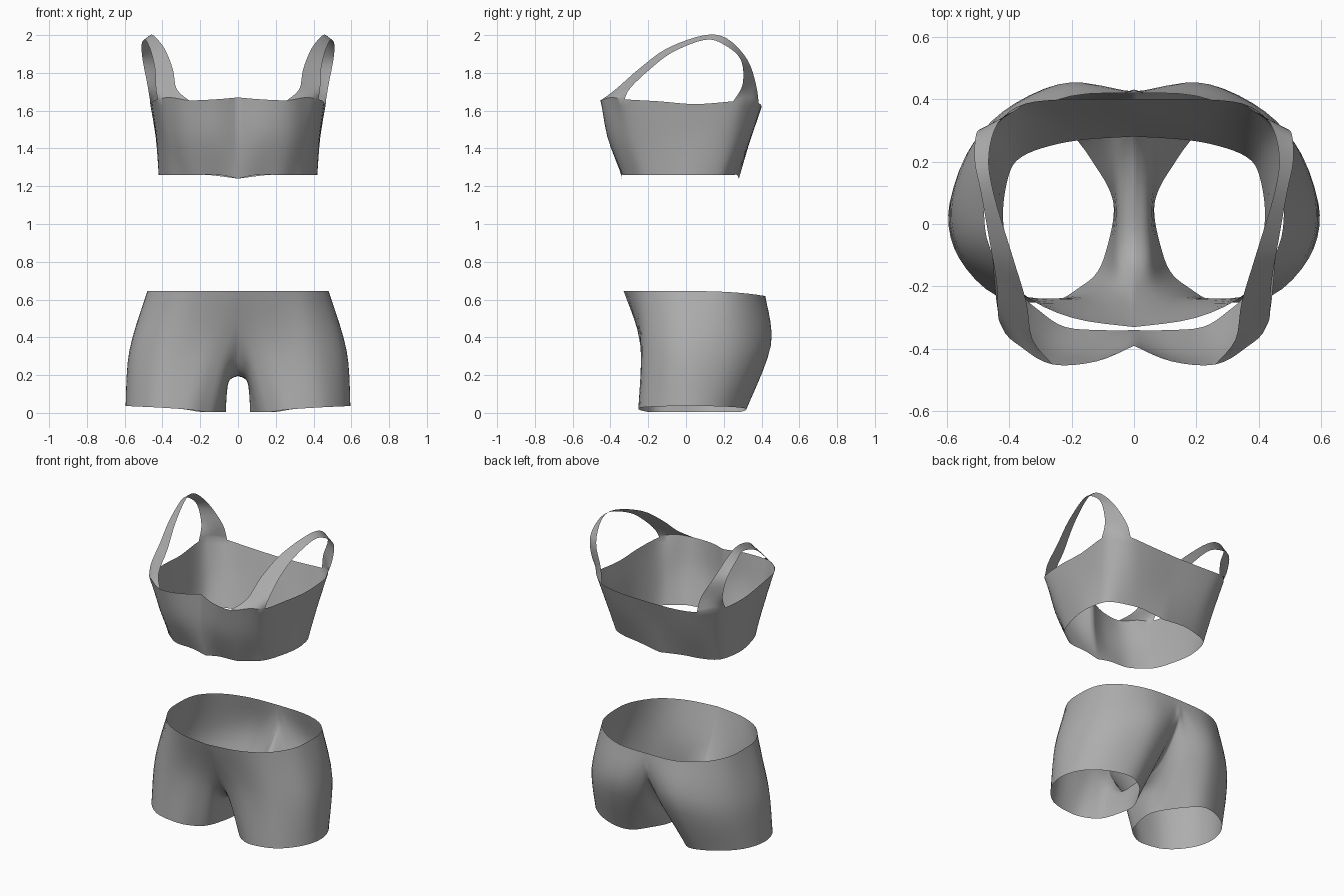
import bpy, bmesh
from mathutils import Vector

cube = bpy.data.objects.get("Cube")
if cube:
    bpy.data.objects.remove(cube, do_unlink=True)

PER = 4  # samples between control points

fabric = bpy.data.materials.new("grey_fabric")
fabric.use_nodes = True
GREY = (0.42, 0.42, 0.42, 1)
fabric.diffuse_color = GREY
shader = fabric.node_tree.nodes["Principled BSDF"]
shader.inputs["Base Color"].default_value = GREY
shader.inputs["Roughness"].default_value = 0.8


def spline(points, closed=False, corners=(), per=PER):
    """Smooth curve through points; corners stay sharp."""
    pts = [Vector(p) for p in points]
    n = len(pts)
    out = []
    for i in range(n if closed else n - 1):
        j = (i + 1) % n
        b, c = pts[i], pts[j]
        start = i in corners or (not closed and i == 0)
        end = j in corners or (not closed and j == n - 1)
        a = b if start else pts[i - 1]
        d = c if end else pts[(j + 1) % n]
        for k in range(per):
            t = k / per
            out.append(0.5 * (2 * b + (c - a) * t
                              + (2 * a - 5 * b + 4 * c - d) * t ** 2
                              + (3 * b - a - 3 * c + d) * t ** 3))
    if not closed:
        out.append(pts[-1])
    return out


def add_sheet(bm, rows, closed=False):
    """Skin a grid of point rows."""
    grid = [[bm.verts.new(p) for p in row] for row in rows]
    n = len(rows[0])
    for low, high in zip(grid, grid[1:]):
        for i in range(n if closed else n - 1):
            j = (i + 1) % n
            bm.faces.new((low[i], low[j], high[j], high[i]))


def columns_to_rows(rings, per):
    """Smooth each column through the rings."""
    return list(zip(*[spline(col, per=per) for col in zip(*rings)]))


def finish(bm, name):
    bmesh.ops.remove_doubles(bm, verts=bm.verts, dist=0.0005)
    bmesh.ops.recalc_face_normals(bm, faces=bm.faces)
    mesh = bpy.data.meshes.new(name)
    bm.to_mesh(mesh)
    bm.free()
    obj = bpy.data.objects.new(name, mesh)
    bpy.context.collection.objects.link(obj)
    mesh.materials.append(fabric)
    mirror = obj.modifiers.new("mirror", "MIRROR")
    mirror.merge_threshold = 0.001
    bpy.ops.object.select_all(action="DESELECT")
    obj.select_set(True)
    bpy.context.view_layer.objects.active = obj
    bpy.ops.object.shade_smooth_by_angle(angle=0.7)


# Cropped top: band from front centre round the side to back centre
band_top = spline([
    (0, -.39, 1.67), (.12, -.44, 1.66), (.26, -.45, 1.655), (.36, -.395, 1.67),
    (.425, -.325, 1.66), (.45, -.15, 1.65), (.46, .05, 1.635), (.465, .25, 1.65),
    (.43, .33, 1.66), (.35, .385, 1.64), (.2, .4, 1.625), (0, .4, 1.62)])
band_mid = spline([(x, y, 1.46) for x, y in (
    (0, -.38), (.12, -.415), (.26, -.4), (.35, -.33), (.395, -.25), (.425, -.1),
    (.435, .05), (.43, .2), (.39, .28), (.3, .33), (.18, .345), (0, .345))])
band_hem = spline([(x, y, 1.24 if x == 0 else 1.26) for x, y in (
    (0, -.34), (.1, -.34), (.22, -.33), (.3, -.28), (.36, -.22), (.4, -.1),
    (.42, .03), (.4, .16), (.36, .215), (.27, .25), (.16, .27), (0, .28))])
top = bmesh.new()
add_sheet(top, columns_to_rows([band_hem, band_mid, band_top], 4))

# Shoulder strap: ribbon between neck edge and arm edge, grown from the band
neck_edge = [(.325, -.37, 1.715), (.345, -.25, 1.82), (.39, -.1, 1.93), (.45, .1, 2),
             (.465, .22, 1.98), (.435, .325, 1.87), (.37, .37, 1.74)]
arm_edge = [(.435, -.295, 1.72), (.44, -.19, 1.82), (.46, -.07, 1.91), (.49, .1, 1.975),
            (.51, .2, 1.95), (.505, .29, 1.87), (.48, .3, 1.74)]
WIDE = 2 * PER
strap = []
for k in range(WIDE + 1):
    path = [Vector(a).lerp(Vector(b), k / WIDE) for a, b in zip(neck_edge, arm_edge)]
    strap.append(spline([band_top[2 * PER + k]] + path + [band_top[9 * PER - k]]))
add_sheet(top, strap)
finish(top, "cropped_top")

# Shorts: upper loop follows the waist, then the centre seam under the crotch
waist_and_seam = spline([
    (0, -.33, .645), (.2, -.3, .645), (.36, -.22, .645), (.46, -.08, .645),
    (.48, .06, .645), (.46, .22, .64), (.36, .34, .63), (.2, .41, .62), (0, .42, .62),
    (0, .42, .48), (0, .27, .28), (0, .07, .205), (0, -.1, .215), (0, -.22, .38)],
    closed=True, corners=(0, 8))
thigh = spline([
    (.1, -.235, .36), (.22, -.24, .35), (.4, -.22, .33), (.54, -.1, .33),
    (.575, .05, .33), (.53, .23, .33), (.42, .36, .33), (.25, .445, .36), (.13, .43, .34),
    (.07, .34, .25), (.06, .18, .17), (.05, .05, .165), (.055, -.08, .165), (.06, -.18, .24)],
    closed=True)
leg_hem = spline([(x, y, .005 + .05 * max(x - .2, 0) ** .5) for x, y in (
    (.17, -.2), (.27, -.25), (.44, -.23), (.56, -.11), (.595, .03), (.55, .17),
    (.44, .27), (.3, .32), (.2, .285), (.12, .18), (.075, .1), (.065, .03),
    (.085, -.07), (.115, -.15))], closed=True)
shorts = bmesh.new()
add_sheet(shorts, columns_to_rows([leg_hem, thigh, waist_and_seam], 5), closed=True)
finish(shorts, "shorts")
